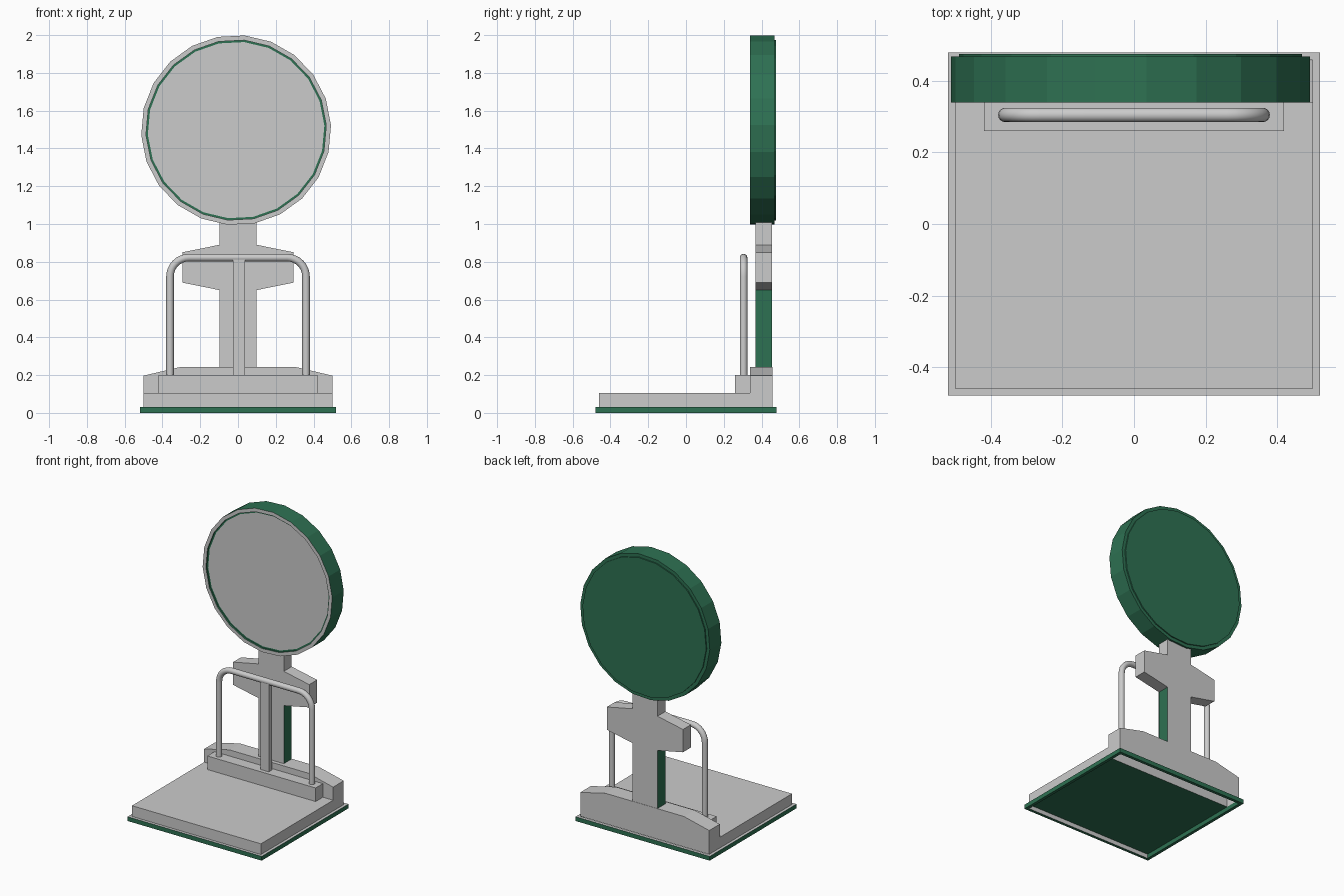
import bpy, bmesh, math
from mathutils import Matrix, Vector

if "Cube" in bpy.data.objects:
    bpy.data.objects.remove(bpy.data.objects["Cube"])


def material(name, rgb):
    m = bpy.data.materials.new(name)
    m.use_nodes = True
    m.diffuse_color = (*rgb, 1)
    m.node_tree.nodes["Principled BSDF"].inputs["Base Color"].default_value = (*rgb, 1)
    return m


MATERIALS = [material("light_grey", (0.6, 0.6, 0.6)),
             material("dark_green", (0.027, 0.165, 0.085))]
GREY, GREEN = 0, 1


def finish(name, bm, rule=lambda f: GREY):
    """Turn a bmesh into an object, colouring each face by a rule."""
    bm.normal_update()
    for f in bm.faces:
        f.material_index = rule(f)
    me = bpy.data.meshes.new(name)
    bm.to_mesh(me)
    bm.free()
    for m in MATERIALS:
        me.materials.append(m)
    ob = bpy.data.objects.new(name, me)
    bpy.context.collection.objects.link(ob)
    return ob


def box(x0, x1, y0, y1, z0, z1):
    bm = bmesh.new()
    size = Matrix.Diagonal((x1 - x0, y1 - y0, z1 - z0, 1))
    centre = Matrix.Translation(((x0 + x1) / 2, (y0 + y1) / 2, (z0 + z1) / 2))
    bmesh.ops.create_cube(bm, size=1, matrix=centre @ size)
    return bm


def mirrored_slab(half, y0, y1):
    """Extrude a left-right symmetric front profile from y0 to y1."""
    points = half + [(-x, z) for x, z in reversed(half)]
    bm = bmesh.new()
    face = bm.faces.new([bm.verts.new((x, y0, z)) for x, z in points])
    ext = bmesh.ops.extrude_face_region(bm, geom=[face])
    bmesh.ops.translate(bm, vec=(0, y1 - y0, 0),
                        verts=[v for v in ext["geom"] if isinstance(v, bmesh.types.BMVert)])
    bmesh.ops.recalc_face_normals(bm, faces=bm.faces)
    return bm


def disc(radius, y0, y1, sides=22):
    bm = bmesh.new()
    place = (Matrix.Translation((-0.01, (y0 + y1) / 2, 1.497))
             @ Matrix.Rotation(math.radians(-3), 4, "Y")
             @ Matrix.Rotation(math.pi / 2, 4, "X")
             @ Matrix.Rotation(math.pi / 2, 4, "Z"))
    bmesh.ops.create_cone(bm, cap_ends=True, segments=sides, radius1=radius,
                          radius2=radius, depth=y1 - y0, matrix=place)
    bm.normal_update()
    return bm


# Open frame under the base
bm = box(-0.52, 0.52, -0.48, 0.48, 0, 0.03)
bm.normal_update()
caps = [f for f in bm.faces if abs(f.normal.z) > 0.9]
bmesh.ops.inset_individual(bm, faces=caps, thickness=0.03)
bmesh.ops.delete(bm, geom=caps, context="FACES_ONLY")
bmesh.ops.bridge_loops(bm, edges=[e for e in bm.edges if e.is_boundary])
bmesh.ops.recalc_face_normals(bm, faces=bm.faces)


def frame_colour(f):
    inner = f.normal.y * f.calc_center_median().y < -0.1
    return GREY if f.normal.z > 0.5 or inner else GREEN


finish("base_frame", bm, frame_colour)

# Weighing platform, green underneath
finish("platform", box(-0.5, 0.5, -0.46, 0.34, 0.03, 0.105),
       lambda f: GREEN if f.normal.z < -0.5 else GREY)

# Rear housing, open underneath
bm = mirrored_slab([(0.5, 0.03), (0.5, 0.197), (0.305, 0.243)], 0.34, 0.457)
bmesh.ops.delete(bm, geom=[f for f in bm.faces if f.normal.z < -0.9], context="FACES")
finish("rear_housing", bm)

# Block that carries the handrail
finish("handrail_mount", box(-0.42, 0.42, 0.26, 0.34, 0.105, 0.2))

# Column with its tapered cross arms
bm = mirrored_slab([(0.098, 0.2), (0.098, 0.65), (0.295, 0.69), (0.295, 0.85),
                    (0.098, 0.89), (0.098, 1.01)], 0.368, 0.455)
finish("column", bm,
       lambda f: GREEN if abs(f.normal.x) > 0.9 and f.calc_center_median().z < 0.6 else GREY)

# Upright bar in front of the column
finish("centre_bar", box(-0.027, 0.037, 0.288, 0.322, 0.2, 0.815))

# Bent tube handrail
half_path = [Vector((0.36, 0.305, 0.19))]
for i in range(9):
    a = math.pi / 2 * i / 8
    half_path.append(Vector((0.26 + 0.1 * math.cos(a), 0.305, 0.722 + 0.1 * math.sin(a))))
path = half_path + [Vector((-p.x, p.y, p.z)) for p in reversed(half_path)]
sides, rings = 16, []
bm = bmesh.new()
for i, p in enumerate(path):
    before, after = path[max(i - 1, 0)], path[min(i + 1, len(path) - 1)]
    tangent = (after - before).normalized()
    if i in (1, len(path) - 2):
        tangent = Vector((0, 0, 1 if i == 1 else -1))
    across = Vector((0, 1, 0))
    out = tangent.cross(across)
    rings.append([bm.verts.new(p + 0.02 * (math.cos(t) * across + math.sin(t) * out))
                  for t in (2 * math.pi * k / sides for k in range(sides))])
for a, b in zip(rings, rings[1:]):
    for k in range(sides):
        n = (k + 1) % sides
        bm.faces.new((a[k], a[n], b[n], b[k]))
bm.faces.new(rings[0])
bm.faces.new(rings[-1])
bmesh.ops.recalc_face_normals(bm, faces=bm.faces)
rail = finish("handrail", bm)
bpy.ops.object.select_all(action="DESELECT")
rail.select_set(True)
bpy.context.view_layer.objects.active = rail
bpy.ops.object.shade_smooth_by_angle(angle=math.radians(40))

# Round dial housing: grey rim, green recess, grey dial
bm = disc(0.503, 0.34, 0.468)
front = [f for f in bm.faces if f.normal.y < -0.9][0]
bmesh.ops.inset_individual(bm, faces=[front], thickness=0.025)
bmesh.ops.inset_individual(bm, faces=[front], thickness=0.0)
bmesh.ops.translate(bm, verts=front.verts, vec=(0, 0.012, 0))
bmesh.ops.inset_individual(bm, faces=[front], thickness=0.01)
bm.normal_update()


def dial_colour(f):
    if f.normal.y > -0.9:
        return GREEN
    rim = f.calc_center_median().y < 0.345
    return GREY if rim or len(f.verts) > 4 else GREEN


finish("dial_housing", bm, dial_colour)

# Shallow rear cover of the dial
finish("dial_back_cover", disc(0.48, 0.46, 0.476), lambda f: GREEN)
